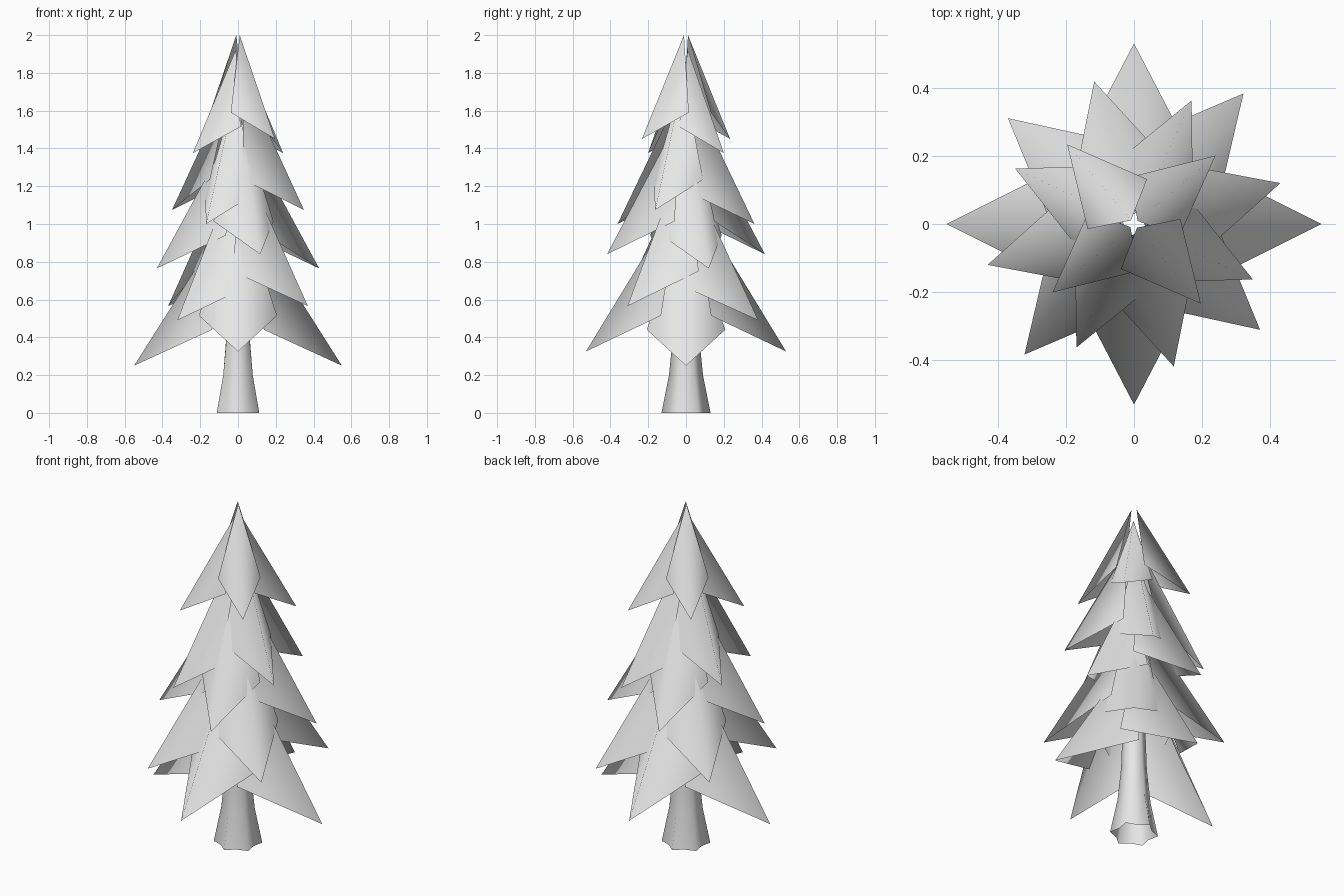
import bpy, bmesh
from math import cos, sin, radians, pi
from mathutils import Vector, Matrix

cube = bpy.data.objects.get("Cube")
if cube:
    bpy.data.objects.remove(cube, do_unlink=True)

grey = bpy.data.materials.new("plain_grey")
grey.use_nodes = True
colour = (0.8, 0.8, 0.8, 1)
grey.diffuse_color = colour
grey.node_tree.nodes["Principled BSDF"].inputs["Base Color"].default_value = colour


def finish(name, bm):
    mesh = bpy.data.meshes.new(name)
    for face in bm.faces:
        face.smooth = True
    bm.to_mesh(mesh)
    bm.free()
    mesh.materials.append(grey)
    obj = bpy.data.objects.new(name, mesh)
    bpy.context.collection.objects.link(obj)


def add_bough(bm, angle, reach, tip_z, height, half_width, corner_rise, inner):
    """Folded kite: top point, outer tip and two swept-back side corners."""
    spin = Matrix.Rotation(radians(angle), 3, "Z")
    back = reach * 0.25
    corners = [
        (inner, 0, tip_z + height),
        (back, -half_width, tip_z + corner_rise),
        (reach, 0, tip_z),
        (back, half_width, tip_z + corner_rise),
    ]
    top, right, tip, left = [bm.verts.new(spin @ Vector(c)) for c in corners]
    bm.faces.new((top, right, tip))
    bm.faces.new((top, tip, left))


# Tiers: name, angle, reach of low and high pair, tip height,
# bough height, half width, corner rise, inner radius
tiers = [
    ("top_boughs", 40, 0.312, 0.305, 1.375, 0.55, 0.114, 0.14, 0.014),
    ("upper_boughs", 65, 0.40, 0.385, 1.0, 0.70, 0.145, 0.16, 0.03),
    ("middle_boughs", 15.6, 0.446, 0.434, 0.765, 0.74, 0.165, 0.175, 0.03),
    ("lower_boughs", 50, 0.50, 0.483, 0.49, 0.78, 0.19, 0.185, 0.03),
    ("bottom_boughs", 0, 0.55, 0.53, 0.25, 0.82, 0.207, 0.19, 0.03),
]
for name, angle, low, high, tip_z, height, width, rise, inner in tiers:
    bm = bmesh.new()
    for k in range(4):
        raised = k % 2
        add_bough(bm, angle + 90 * k, high if raised else low,
                  tip_z + 0.075 * raised, height, width, rise, inner)
    finish(name, bm)

# Fluted open trunk: height, ridge radius, groove radius
bm = bmesh.new()
rings = []
for z, ridge, groove in [(0, 0.13, 0.1), (0.2, 0.09, 0.075),
                         (0.4, 0.07, 0.062), (1.0, 0.05, 0.045)]:
    ring = []
    for i in range(12):
        a = pi / 2 + i * pi / 6
        r = groove if i % 2 else ridge
        ring.append(bm.verts.new((r * cos(a), r * sin(a), z)))
    rings.append(ring)
for lower, upper in zip(rings, rings[1:]):
    for i in range(12):
        j = (i + 1) % 12
        bm.faces.new((lower[i], lower[j], upper[j], upper[i]))
finish("trunk", bm)
